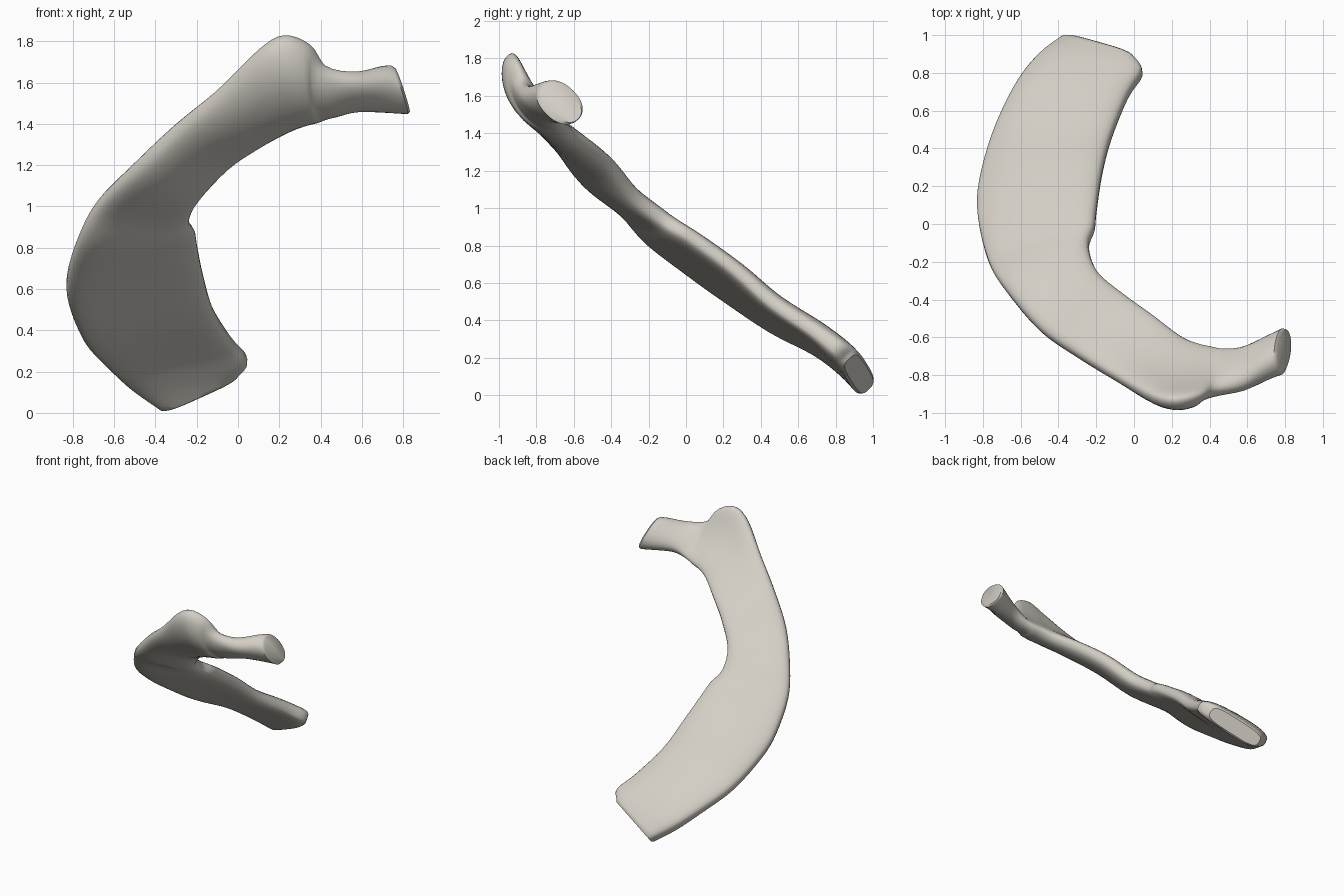
import bpy
import bmesh
from math import cos, sin, pi, copysign
from mathutils import Vector

if "Cube" in bpy.data.objects:
    bpy.data.objects.remove(bpy.data.objects["Cube"], do_unlink=True)

SIDES = 32
STEPS = 4

# Each station: outer edge point, inner edge point, thickness, bow of the middle
STATIONS = [
    ((-.385, .97, .035), (.005, .86, .21), .14, 0),
    ((-.52, .87, .13), (.045, .80, .26), .14, .01),
    ((-.64, .71, .24), (-.03, .68, .35), .13, .02),
    ((-.75, .47, .36), (-.12, .46, .50), .13, .02),
    ((-.82, .21, .53), (-.17, .27, .67), .13, .02),
    ((-.825, .03, .66), (-.20, .07, .82), .13, .01),
    ((-.77, -.20, .84), (-.21, -.02, .88), .13, 0),
    ((-.68, -.35, 1.01), (-.24, -.12, .94), .13, 0),
    ((-.50, -.56, 1.19), (-.19, -.26, 1.05), .14, -.01),
    ((-.30, -.70, 1.38), (-.05, -.38, 1.20), .14, -.02),
    ((-.10, -.82, 1.55), (.10, -.49, 1.30), .14, -.04),
    ((.10, -.93, 1.75), (.24, -.60, 1.37), .15, -.06),
    ((.22, -.95, 1.82), (.32, -.64, 1.40), .16, -.07),
    ((.34, -.93, 1.78), (.40, -.66, 1.42), .15, -.06),
    ((.42, -.90, 1.67), (.48, -.67, 1.45), .13, -.03),
    ((.58, -.87, 1.63), (.58, -.66, 1.48), .14, 0),
    ((.71, -.79, 1.66), (.74, -.61, 1.47), .18, 0),
    ((.755, -.77, 1.66), (.81, -.58, 1.47), .20, 0),
]


def spline(a, b, c, d, t):
    """Catmull-Rom blend between b and c."""
    return (b * 2 + (c - a) * t + (a * 2 - b * 5 + c * 4 - d) * t ** 2
            + (b * 3 - a - c * 3 + d) * t ** 3) * 0.5


def smooth_path(keys):
    last = len(keys) - 1
    path = []
    for i in range(last):
        four = [keys[max(0, min(last, i + k))] for k in (-1, 0, 1, 2)]
        path += [spline(*four, s / STEPS) for s in range(STEPS)]
    return path + [keys[-1]]


def power(value, exponent):
    return copysign(abs(value) ** exponent, value)


def ring(bm, centre, half_width, half_depth, bow, roundness):
    """A flattened oval, bowed across its width; low roundness is boxy."""
    verts = []
    for k in range(SIDES):
        angle = 2 * pi * k / SIDES
        u = power(cos(angle), roundness)
        v = power(sin(angle), roundness)
        verts.append(bm.verts.new(centre + half_width * u + half_depth * v
                                  + bow * (1 - u * u)))
    return verts


def build_bone(name, material):
    outer, inner = (smooth_path([Vector(s[j]) for s in STATIONS]) for j in (0, 1))
    depth, bow = (smooth_path([s[j] for s in STATIONS]) for j in (2, 3))
    mids = [(a + b) / 2 for a, b in zip(outer, inner)]
    count = len(mids)

    # Cross-sections along the middle line, boxy at the tip, round at the head
    sections = []
    for i in range(count):
        tangent = mids[min(i + 1, count - 1)] - mids[max(i - 1, 0)]
        half = (outer[i] - inner[i]) / 2
        normal = half.cross(tangent).normalized()
        roundness = 0.55 + 0.35 * i / count
        sections.append((mids[i], half, normal * depth[i] / 2,
                         normal * bow[i], roundness))

    # Softened rims at the flat tip and at the head
    def rim(section, neighbour):
        centre, half, normal, bend, roundness = section
        push = (centre - neighbour[0]).normalized() * 0.015
        return centre + push, half * 0.95, normal * 0.8, bend, roundness

    sections = ([rim(sections[0], sections[1])] + sections
                + [rim(sections[-1], sections[-2])])

    # Skin the cross-sections and close both ends
    bm = bmesh.new()
    rings = [ring(bm, *section) for section in sections]
    for a, b in zip(rings, rings[1:]):
        for k in range(SIDES):
            n = (k + 1) % SIDES
            bm.faces.new((a[k], a[n], b[n], b[k]))
    bm.faces.new(rings[0])
    bm.faces.new(rings[-1])
    bmesh.ops.recalc_face_normals(bm, faces=bm.faces[:])

    mesh = bpy.data.meshes.new(name)
    bm.to_mesh(mesh)
    bm.free()
    mesh.materials.append(material)
    bone = bpy.data.objects.new(name, mesh)
    bpy.context.collection.objects.link(bone)
    bpy.ops.object.select_all(action='DESELECT')
    bone.select_set(True)
    bpy.context.view_layer.objects.active = bone
    bpy.ops.object.shade_smooth_by_angle(angle=pi / 4)


# Pale bone colour
bone_colour = (0.65, 0.62, 0.56, 1.0)
bone_white = bpy.data.materials.new("bone_white")
bone_white.use_nodes = True
bone_white.diffuse_color = bone_colour
shader = bone_white.node_tree.nodes["Principled BSDF"]
shader.inputs["Base Color"].default_value = bone_colour

build_bone("rib_bone", bone_white)
